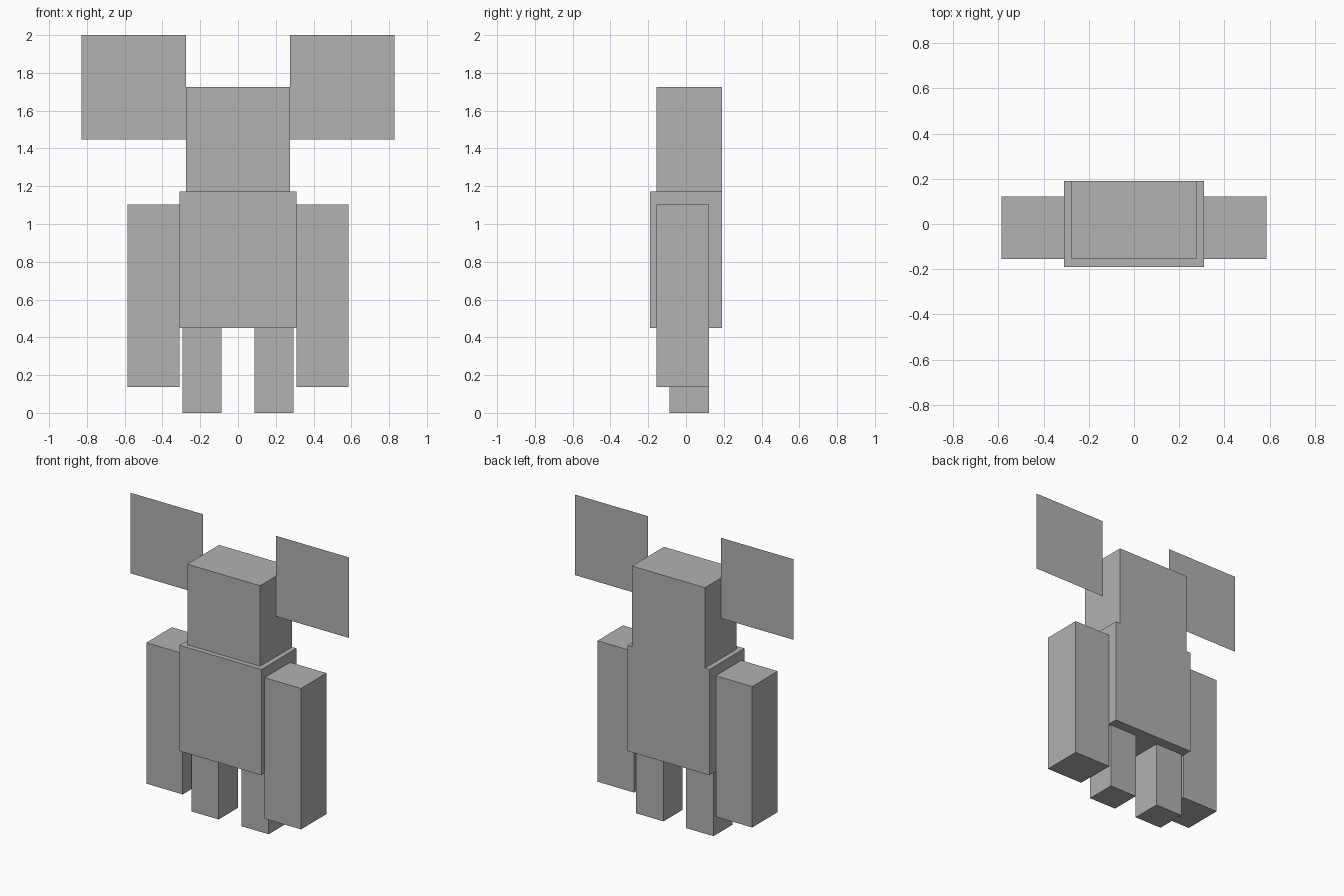
import bpy
import bmesh
from mathutils import Vector

cube = bpy.data.objects.get("Cube")
if cube:
    bpy.data.objects.remove(cube, do_unlink=True)

U = 2 / 58  # one grid step of the blocky design

grey = bpy.data.materials.new("plain grey")
grey.use_nodes = True
colour = (0.445, 0.445, 0.445, 1)
grey.diffuse_color = colour
grey.node_tree.nodes["Principled BSDF"].inputs["Base Color"].default_value = colour


def add_part(name, bm):
    mesh = bpy.data.meshes.new(name)
    bm.to_mesh(mesh)
    bm.free()
    mesh.materials.append(grey)
    obj = bpy.data.objects.new(name, mesh)
    bpy.context.collection.objects.link(obj)


def box(name, x, y, z):
    """Box between (low, high) limits in grid steps."""
    bm = bmesh.new()
    bmesh.ops.create_cube(bm, size=1)
    low, high = (Vector(c) * U for c in zip(x, y, z))
    bmesh.ops.scale(bm, vec=high - low, verts=bm.verts)
    bmesh.ops.translate(bm, vec=(low + high) / 2, verts=bm.verts)
    add_part(name, bm)


def sheet(name, x, y, z):
    """Flat upright sheet facing the front."""
    bm = bmesh.new()
    corners = [(x[0], z[0]), (x[1], z[0]), (x[1], z[1]), (x[0], z[1])]
    bm.faces.new([bm.verts.new(Vector((cx, y, cz)) * U) for cx, cz in corners])
    add_part(name, bm)


# Central blocks
box("body", (-9, 9), (-5.5, 5.5), (13, 34))
box("head", (-8, 8), (-4.5, 5.5), (34, 50))

# Paired limbs and ears
for side, s in (("left", 1), ("right", -1)):
    def span(inner, outer):
        return sorted((s * inner, s * outer))

    box(side + "_arm", span(9, 17), (-4.5, 3.5), (4, 32))
    box(side + "_leg", span(2.5, 8.5), (-2.5, 3.5), (0, 13))
    sheet(side + "_ear", span(8, 24), 0.5, (42, 58))
